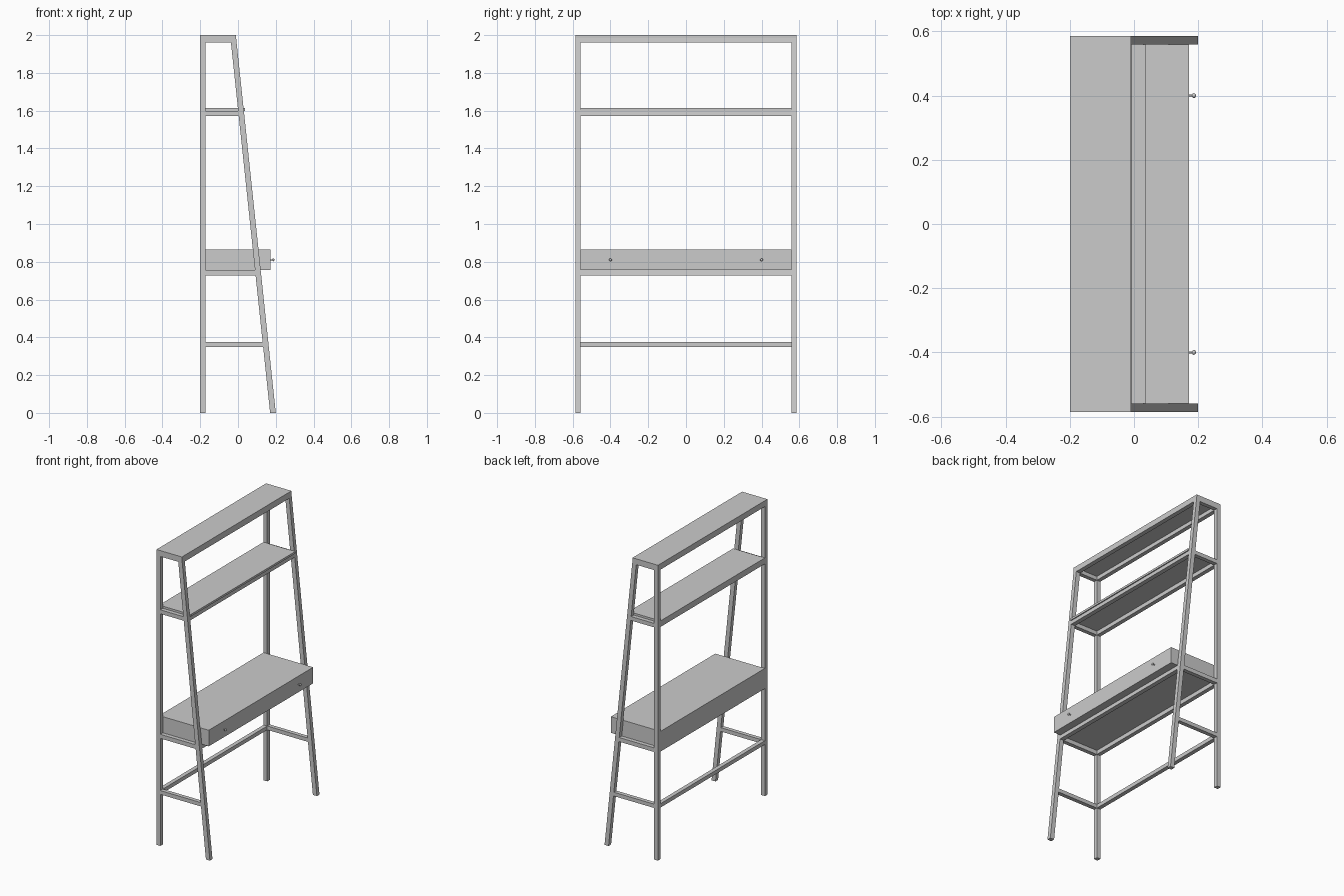
import bpy, bmesh, math

if "Cube" in bpy.data.objects:
    bpy.data.objects.remove(bpy.data.objects["Cube"])

HALF_W = 0.586     # outer half width
INNER = 0.5585     # inner face of the side frames
BACK = -0.20
T = 0.028          # bar thickness
TOP = 1.986        # top of the steel frame


def lean(z):
    """Front (outer) face of the sloping leg at height z."""
    return 0.20 - 0.21 * z / TOP


def prism(name, profile, y0, y1):
    """Extrude an xz outline along y."""
    bm = bmesh.new()
    f = bm.faces.new([bm.verts.new((x, y0, z)) for x, z in profile])
    ext = bmesh.ops.extrude_face_region(bm, geom=[f])
    verts = [v for v in ext['geom'] if isinstance(v, bmesh.types.BMVert)]
    bmesh.ops.translate(bm, verts=verts, vec=(0, y1 - y0, 0))
    bmesh.ops.recalc_face_normals(bm, faces=bm.faces)
    me = bpy.data.meshes.new(name)
    bm.to_mesh(me)
    bm.free()
    ob = bpy.data.objects.new(name, me)
    bpy.context.collection.objects.link(ob)
    return ob


def rect(x0, x1, z0, z1):
    return [(x0, z0), (x1, z0), (x1, z1), (x0, z1)]


def sloped(x_back, z0, z1):
    """Outline that ends on the inner face of the sloping leg."""
    return [(x_back, z0), (lean(z0) - 0.03, z0), (lean(z1) - 0.03, z1), (x_back, z1)]


def front_bar(z0, z1):
    return [(lean(z0) - 0.03, z0), (lean(z0), z0), (lean(z1), z1), (lean(z1) - 0.03, z1)]


# Side frames: legs and short rails
levels = {"foot": (0.349, 0.375), "desk": (0.728, 0.756),
          "shelf": (1.572, 1.599), "top": (1.960, TOP)}
for side, s in (("left", -1), ("right", 1)):
    y0, y1 = sorted((s * INNER, s * HALF_W))
    prism(f"back_leg_{side}", rect(BACK, BACK + T, 0, TOP), y0, y1)
    prism(f"front_leg_{side}", front_bar(0, TOP), y0, y1)
    for level, (z0, z1) in levels.items():
        prism(f"{level}_side_rail_{side}", sloped(BACK + T, z0, z1), y0, y1)

# Long rails joining the side frames (the foot level has only a back rail)
for level, (z0, z1) in levels.items():
    prism(f"{level}_back_rail", rect(BACK, BACK + T, z0, z1), -INNER, INNER)
    if level != "foot":
        prism(f"{level}_front_rail", front_bar(z0, z1), -INNER, INNER)

# Boards and desk box
prism("top_shelf", rect(BACK, -0.01, TOP, 2.0), -HALF_W, HALF_W)
prism("middle_shelf", rect(BACK, 0.038, 1.599, 1.613), -INNER, INNER)
prism("desk_box", rect(BACK, 0.172, 0.756, 0.865), -INNER, INNER)


# Drawer knobs: turned profile (distance from the desk front, radius)
def knob(name, y):
    outline = [(0, 0.003), (0.009, 0.003), (0.011, 0.0062), (0.014, 0.0075),
               (0.018, 0.0065), (0.0205, 0.003)]
    n = 16
    bm = bmesh.new()
    rings = [[bm.verts.new((d, r * math.cos(2 * math.pi * i / n), r * math.sin(2 * math.pi * i / n)))
              for i in range(n)] for d, r in outline]
    for a, b in zip(rings, rings[1:]):
        for i in range(n):
            j = (i + 1) % n
            bm.faces.new((a[i], a[j], b[j], b[i]))
    bm.faces.new(rings[0])
    bm.faces.new(rings[-1])
    bmesh.ops.recalc_face_normals(bm, faces=bm.faces)
    me = bpy.data.meshes.new(name)
    bm.to_mesh(me)
    bm.free()
    ob = bpy.data.objects.new(name, me)
    ob.location = (0.172, y, 0.81)
    bpy.context.collection.objects.link(ob)
    bpy.ops.object.select_all(action='DESELECT')
    ob.select_set(True)
    bpy.context.view_layer.objects.active = ob
    bpy.ops.object.shade_smooth_by_angle(angle=math.radians(50))


knob("drawer_knob_left", -0.4)
knob("drawer_knob_right", 0.4)
